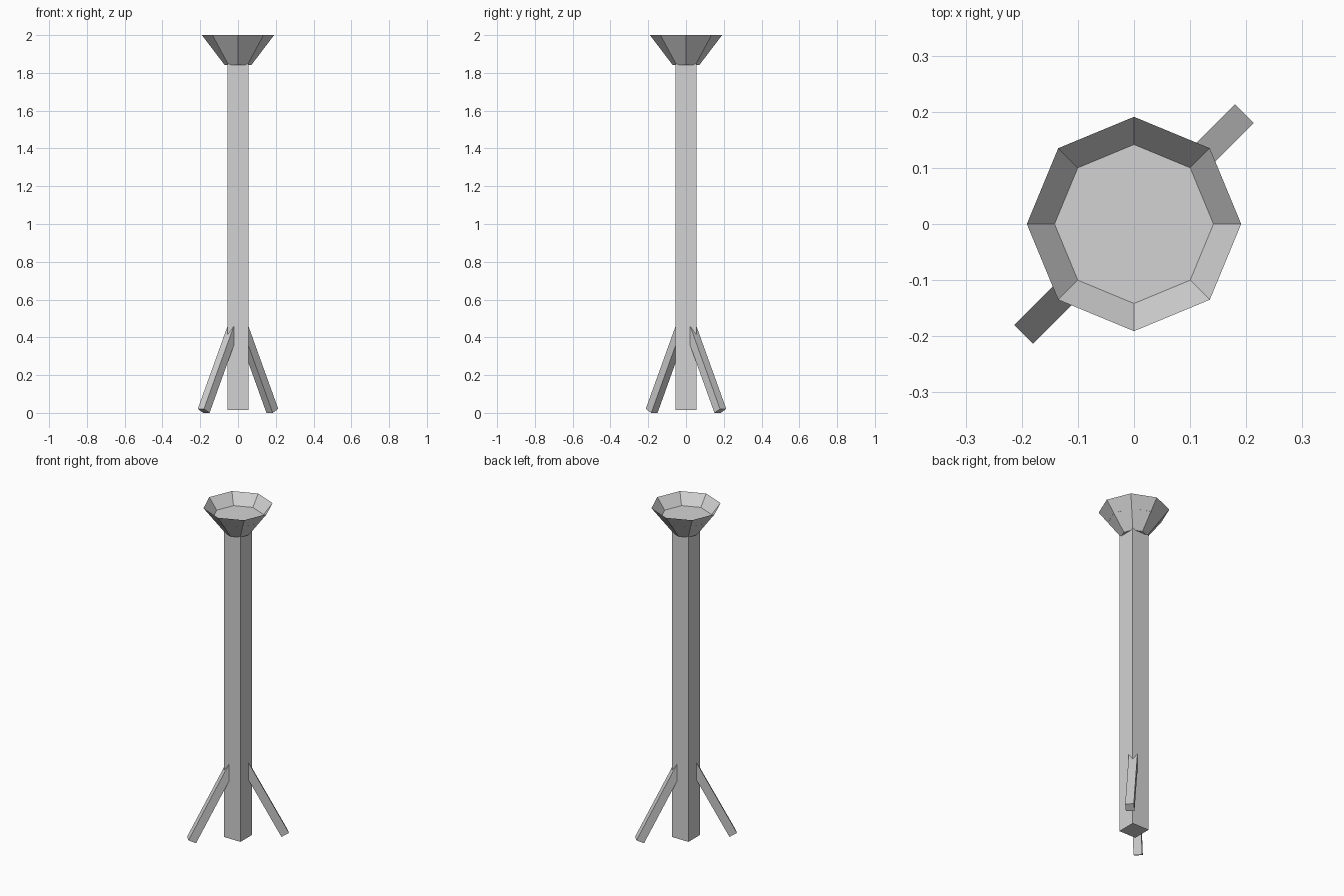
import bpy, bmesh, math
from mathutils import Matrix, Vector

if "Cube" in bpy.data.objects:
    bpy.data.objects.remove(bpy.data.objects["Cube"])

grey = bpy.data.materials.new("light_grey")
grey.diffuse_color = (0.65, 0.65, 0.65, 1)
grey.use_nodes = True
grey.node_tree.nodes["Principled BSDF"].inputs["Base Color"].default_value = grey.diffuse_color


def finish(name, bm):
    mesh = bpy.data.meshes.new(name)
    bm.to_mesh(mesh)
    bm.free()
    mesh.materials.append(grey)
    obj = bpy.data.objects.new(name, mesh)
    bpy.context.collection.objects.link(obj)
    return obj


def box(name, size, matrix):
    bm = bmesh.new()
    bmesh.ops.create_cube(bm, size=1)
    bm.transform(matrix @ Matrix.Diagonal((*size, 1)))
    return finish(name, bm)


def ring(bm, radius, z, sides=8):
    return [bm.verts.new((radius * math.cos(i * math.tau / sides),
                          radius * math.sin(i * math.tau / sides), z))
            for i in range(sides)]


# Square post
POST_BOTTOM, POST_TOP = 0.015, 1.86
box("post", (0.111, 0.111, POST_TOP - POST_BOTTOM),
    Matrix.Translation((0, 0, (POST_BOTTOM + POST_TOP) / 2)))

# Thin-walled octagonal bowl, closed underneath
bm = bmesh.new()
low, high = ring(bm, 0.071, 1.842), ring(bm, 0.191, 2.0)
for i in range(8):
    j = (i + 1) % 8
    bm.faces.new((low[i], low[j], high[j], high[i]))
bm.faces.new(low[::-1])
finish("bowl", bm)

# Flat floor inside the bowl
bm = bmesh.new()
bm.faces.new(ring(bm, 0.142, 1.935))
finish("bowl_floor", bm)

# Two slanted braces on opposite corners of the post
T, LENGTH, TILT = 0.0467, 0.50, math.radians(27)
foot_r = 0.278 - T / 2 * math.cos(TILT)
foot_z = T / 2 * math.sin(TILT)
for name, turn in (("back_brace", 45), ("front_brace", 225)):
    place = (Matrix.Rotation(math.radians(turn), 4, 'Z')
             @ Matrix.Translation((foot_r, 0, foot_z))
             @ Matrix.Rotation(-TILT, 4, 'Y')
             @ Matrix.Translation((0, 0, LENGTH / 2)))
    box(name, (T, T, LENGTH), place)
